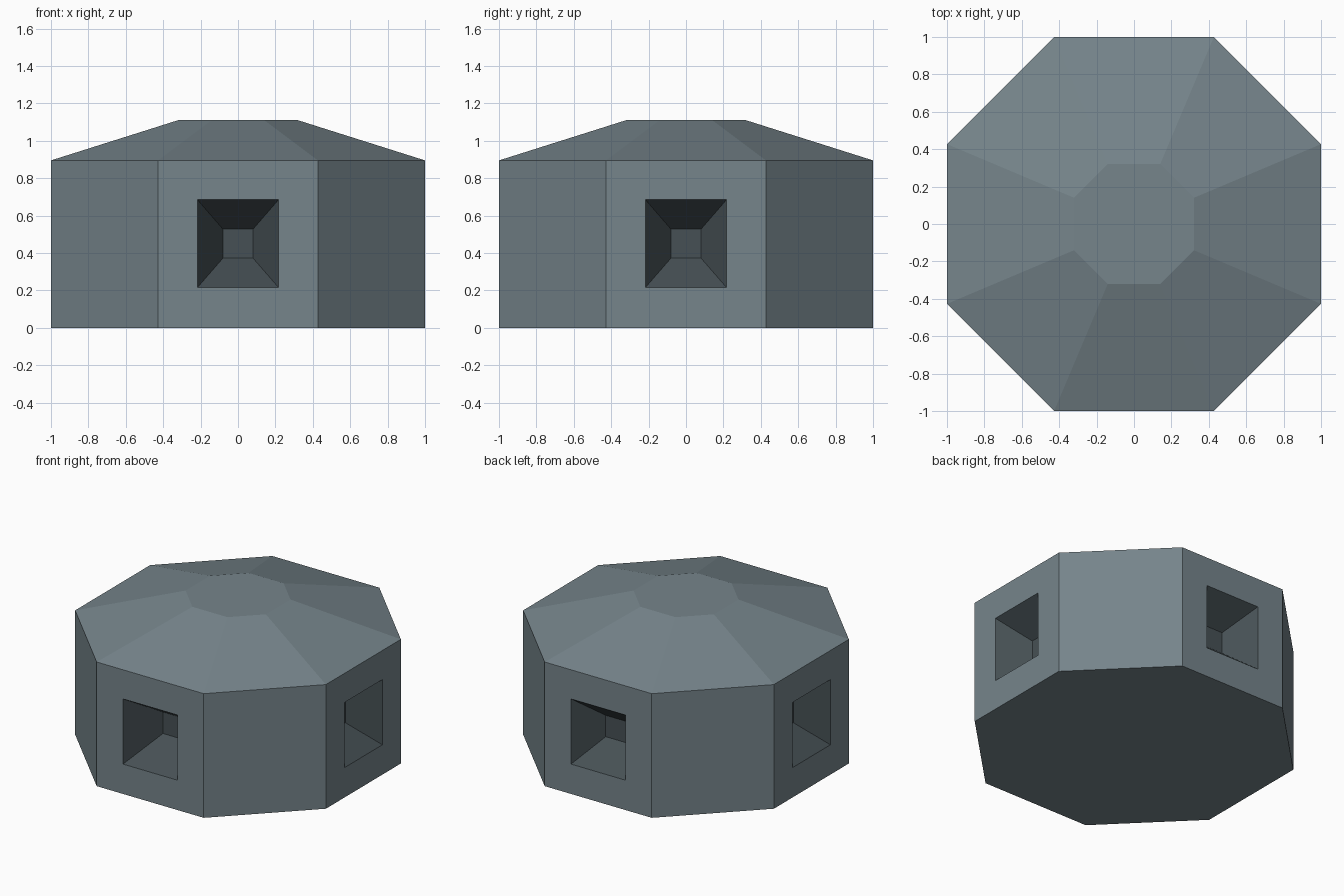
import bpy, bmesh, math
from mathutils import Matrix, Vector

if "Cube" in bpy.data.objects:
    bpy.data.objects.remove(bpy.data.objects["Cube"])

WALL_H, TOP_H = 0.895, 1.11


def material(name, rgb):
    m = bpy.data.materials.new(name)
    m.diffuse_color = (*rgb, 1)
    m.use_nodes = True
    m.node_tree.nodes["Principled BSDF"].inputs["Base Color"].default_value = m.diffuse_color
    return m


grey = material("slate grey", (0.18, 0.232, 0.258))
dark = material("dark recess grey", (0.062, 0.081, 0.090))


def octagon(bm, r, half, z):
    """Eight corners, counter-clockwise from the front edge."""
    pts = [(-half, -r), (half, -r), (r, -half), (r, half),
           (half, r), (-half, r), (-r, half), (-r, -half)]
    return [bm.verts.new((x, y, z)) for x, y in pts]


def rect(bm, half, z0, z1, y, rot):
    """Rectangle parallel to the front wall, turned to the wanted side."""
    pts = [(-half, y, z0), (half, y, z0), (half, y, z1), (-half, y, z1)]
    return [bm.verts.new(rot @ Vector(p)) for p in pts]


def ring(bm, a, b, mat):
    n = len(a)
    for i in range(n):
        j = (i + 1) % n
        bm.faces.new((a[i], a[j], b[j], b[i])).material_index = mat


def finish(bm, name):
    bmesh.ops.remove_doubles(bm, verts=bm.verts, dist=1e-4)
    bmesh.ops.recalc_face_normals(bm, faces=bm.faces)
    me = bpy.data.meshes.new(name)
    bm.to_mesh(me)
    bm.free()
    me.materials.append(grey)
    me.materials.append(dark)
    bpy.context.collection.objects.link(bpy.data.objects.new(name, me))


# Octagonal body: floor, walls and sloped roof with a flat cap
bm = bmesh.new()
base = octagon(bm, 1, 0.427, 0)
eave = octagon(bm, 1, 0.427, WALL_H)
cap = octagon(bm, 0.32, 0.14, TOP_H)
bm.faces.new(base[::-1])
bm.faces.new(cap)
ring(bm, eave, cap, 0)
for i in (1, 3, 5, 7):                       # plain diagonal walls
    j = (i + 1) % 8
    bm.faces.new((base[i], base[j], eave[j], eave[i]))

# Four straight walls, each with a tapered square recess
for side, depth in enumerate((0.26, 0.2, 0.2, 0.2)):
    rot = Matrix.Rotation(side * math.pi / 2, 3, 'Z')
    edge = rect(bm, 0.427, 0, WALL_H, -1, rot)
    mouth = rect(bm, 0.217, 0.215, 0.685, -1, rot)
    inner = rect(bm, 0.08, 0.373, 0.527, -1 + depth, rot)
    ring(bm, edge, mouth, 0)
    ring(bm, mouth, inner, 1)
    bm.faces.new(inner).material_index = 1
finish(bm, "octagonal_body")
